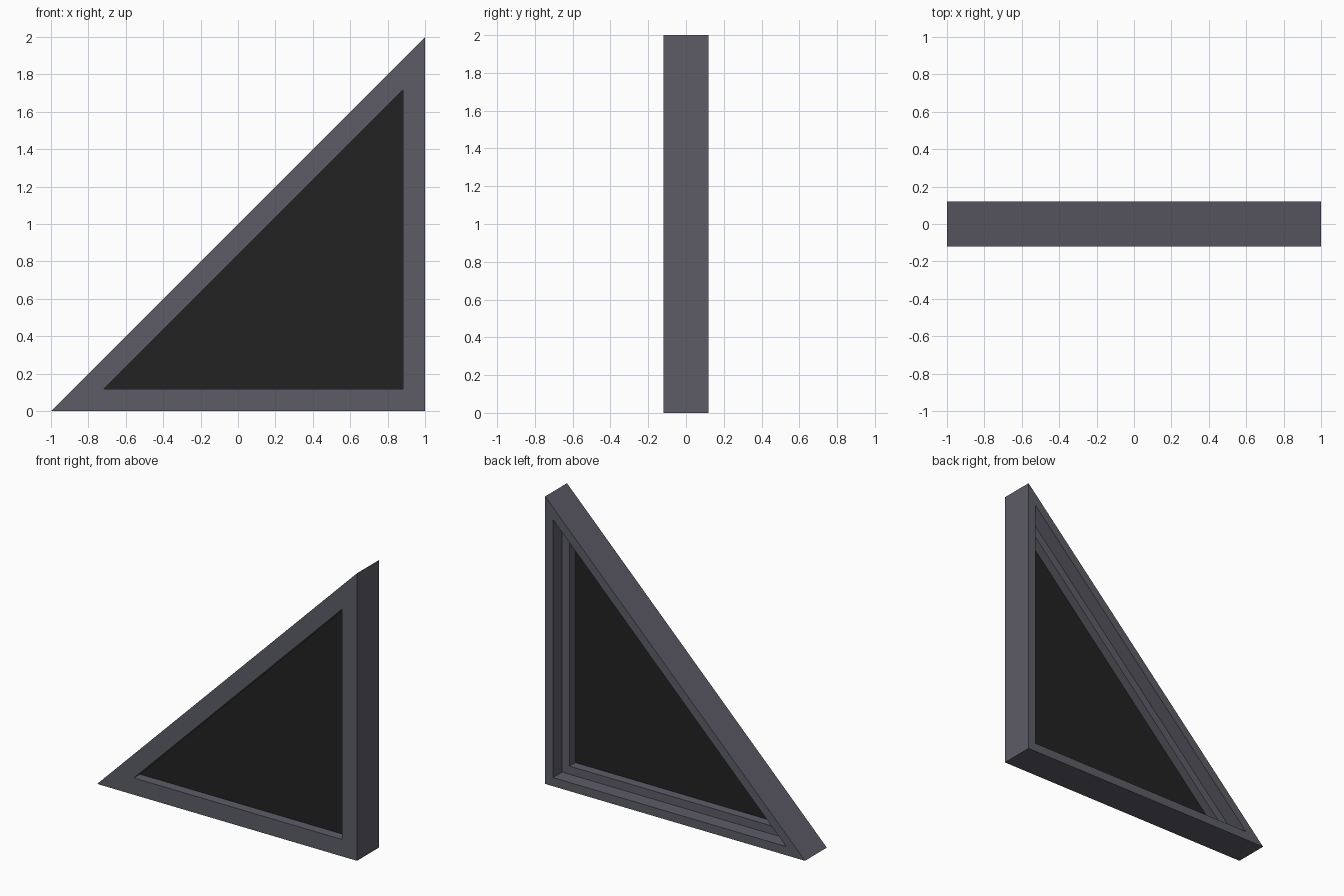
import bpy, bmesh, math

cube = bpy.data.objects.get("Cube")
if cube:
    bpy.data.objects.remove(cube, do_unlink=True)


def material(name, rgb):
    m = bpy.data.materials.new(name)
    m.use_nodes = True
    m.diffuse_color = (*rgb, 1)
    m.node_tree.nodes["Principled BSDF"].inputs["Base Color"].default_value = (*rgb, 1)
    return m


def triangle(inset, y):
    """Right triangle standing on z = 0, moved inward evenly on all sides."""
    k = inset * (1 + math.sqrt(2))
    return [(-1 + k, y, inset), (1 - inset, y, inset), (1 - inset, y, 2 - k)]


def loft(name, rings, mat, closed):
    """Join triangular rings; closed makes a hollow frame, otherwise a capped slab."""
    bm = bmesh.new()
    loops = [[bm.verts.new(p) for p in triangle(*r)] for r in rings]
    pairs = list(zip(loops, loops[1:]))
    if closed:
        pairs.append((loops[-1], loops[0]))
    else:
        bm.faces.new(loops[0])
        bm.faces.new(loops[-1])
    for a, b in pairs:
        for i in range(3):
            j = (i + 1) % 3
            bm.faces.new((a[i], a[j], b[j], b[i]))
    bmesh.ops.recalc_face_normals(bm, faces=bm.faces)
    mesh = bpy.data.meshes.new(name)
    bm.to_mesh(mesh)
    bm.free()
    mesh.materials.append(mat)
    obj = bpy.data.objects.new(name, mesh)
    bpy.context.collection.objects.link(obj)
    return obj


frame_grey = material("frame_grey", (0.11, 0.107, 0.137))
pane_black = material("pane_black", (0.016, 0.016, 0.016))

half = 0.12      # half the frame depth
rebate = 0.06    # rim width at the back
opening = 0.117  # full bar width
step_y = 0.02    # ledge inside the back rebate

# Frame with a stepped rebate at the back
loft("window_frame",
     [(0, -half), (0, half), (rebate, half), (rebate, step_y),
      (opening, step_y), (opening, -half)],
     frame_grey, True)

# Dark pane set into the opening
loft("window_pane", [(opening - 0.004, -0.052), (opening - 0.004, -0.044)],
     pane_black, False)
